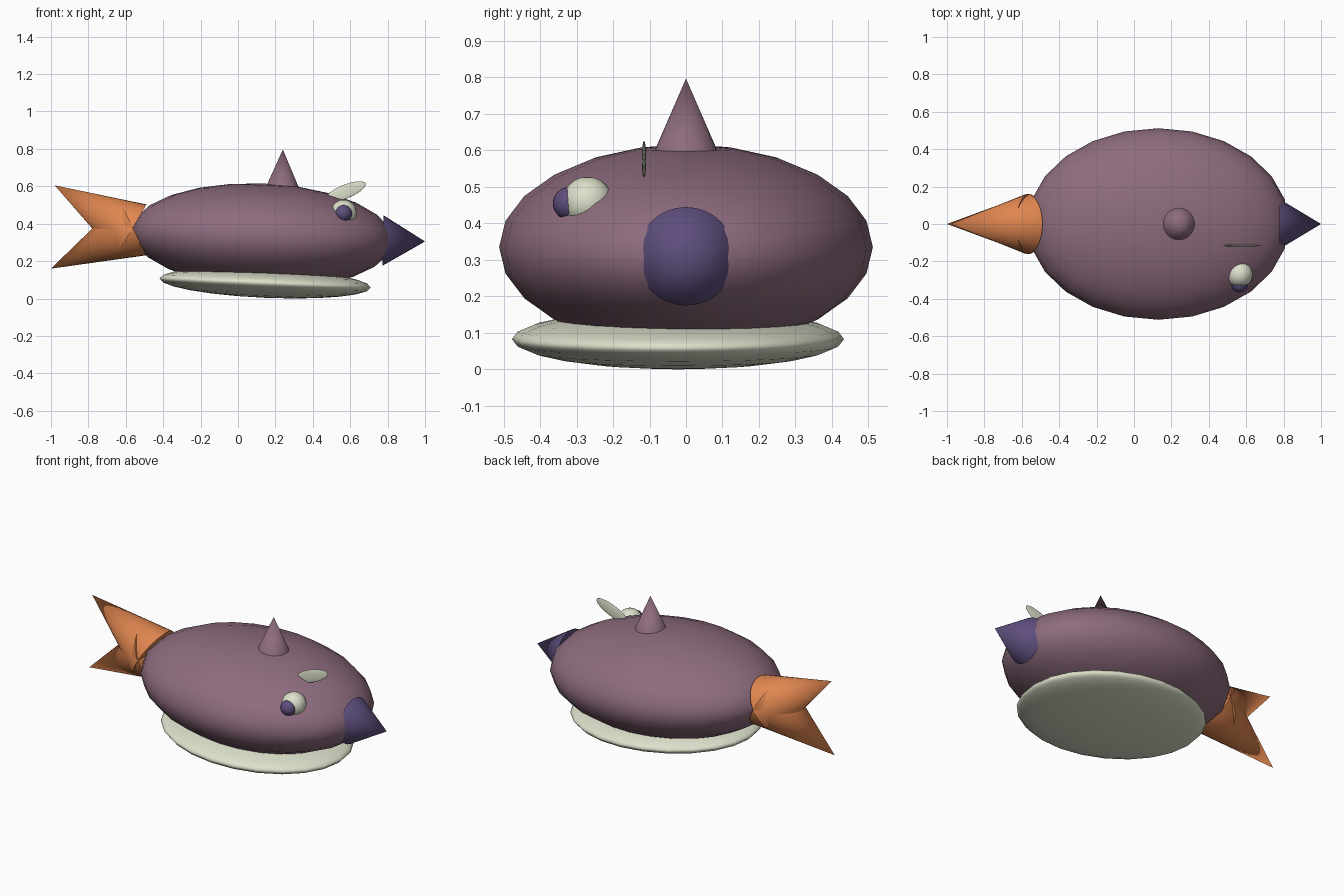
import bpy
import math
from mathutils import Vector

if "Cube" in bpy.data.objects:
    bpy.data.objects.remove(bpy.data.objects["Cube"])


def material(name, rgb):
    m = bpy.data.materials.new(name)
    m.diffuse_color = (*rgb, 1.0)
    m.use_nodes = True
    m.node_tree.nodes["Principled BSDF"].inputs["Base Color"].default_value = m.diffuse_color
    return m


mauve = material("mauve", (0.27, 0.15, 0.21))
orange = material("orange", (0.75, 0.24, 0.08))
violet = material("violet", (0.11, 0.075, 0.20))
cream = material("cream", (0.73, 0.75, 0.60))


def ellipsoid(name, center, radii, mat, tilt=0.0, segments=24, rings=12):
    """Smooth ellipsoid, turned around the y axis by tilt degrees."""
    bpy.ops.mesh.primitive_uv_sphere_add(
        segments=segments, ring_count=rings, radius=1, location=center,
        rotation=(0, math.radians(tilt), 0))
    ob = bpy.context.object
    ob.name = name
    ob.scale = radii
    ob.data.materials.append(mat)
    bpy.ops.object.shade_smooth()
    return ob


def spike(name, base, tip, radius, mat):
    """Cone from the centre of its base to its tip."""
    base, tip = Vector(base), Vector(tip)
    axis = tip - base
    bpy.ops.mesh.primitive_cone_add(
        vertices=32, radius1=radius, radius2=0, depth=axis.length,
        location=(base + tip) / 2)
    ob = bpy.context.object
    ob.name = name
    ob.rotation_euler = axis.to_track_quat('Z', 'Y').to_euler()
    ob.data.materials.append(mat)
    bpy.ops.object.shade_smooth_by_angle(angle=math.radians(30))
    return ob


# Body and the flat belly pad below it, both dipping towards the nose
ellipsoid("body", (0.13, 0, 0.335), (0.70, 0.512, 0.28), mauve, tilt=2.4)
ellipsoid("belly", (0.145, -0.022, 0.083), (0.565, 0.455, 0.079), cream, tilt=2.5)

# Nose and top fin
spike("nose", (0.775, 0, 0.31), (1.0, 0, 0.305), 0.135, violet)
spike("top_fin", (0.237, 0, 0.59), (0.24, 0, 0.797), 0.09, mauve)

# Forked tail
spike("tail_upper", (-0.57, 0, 0.365), (-0.98, 0, 0.605), 0.16, orange)
spike("tail_lower", (-0.56, 0, 0.375), (-1.0, 0, 0.16), 0.16, orange)

# Single eye with pupil and a thin brow
ellipsoid("eye", (0.565, -0.27, 0.458), (0.07, 0.07, 0.07), cream)
ellipsoid("pupil", (0.565, -0.32, 0.455), (0.045, 0.045, 0.045), violet)
ellipsoid("brow", (0.575, -0.115, 0.572), (0.115, 0.006, 0.037), cream, tilt=-22)
